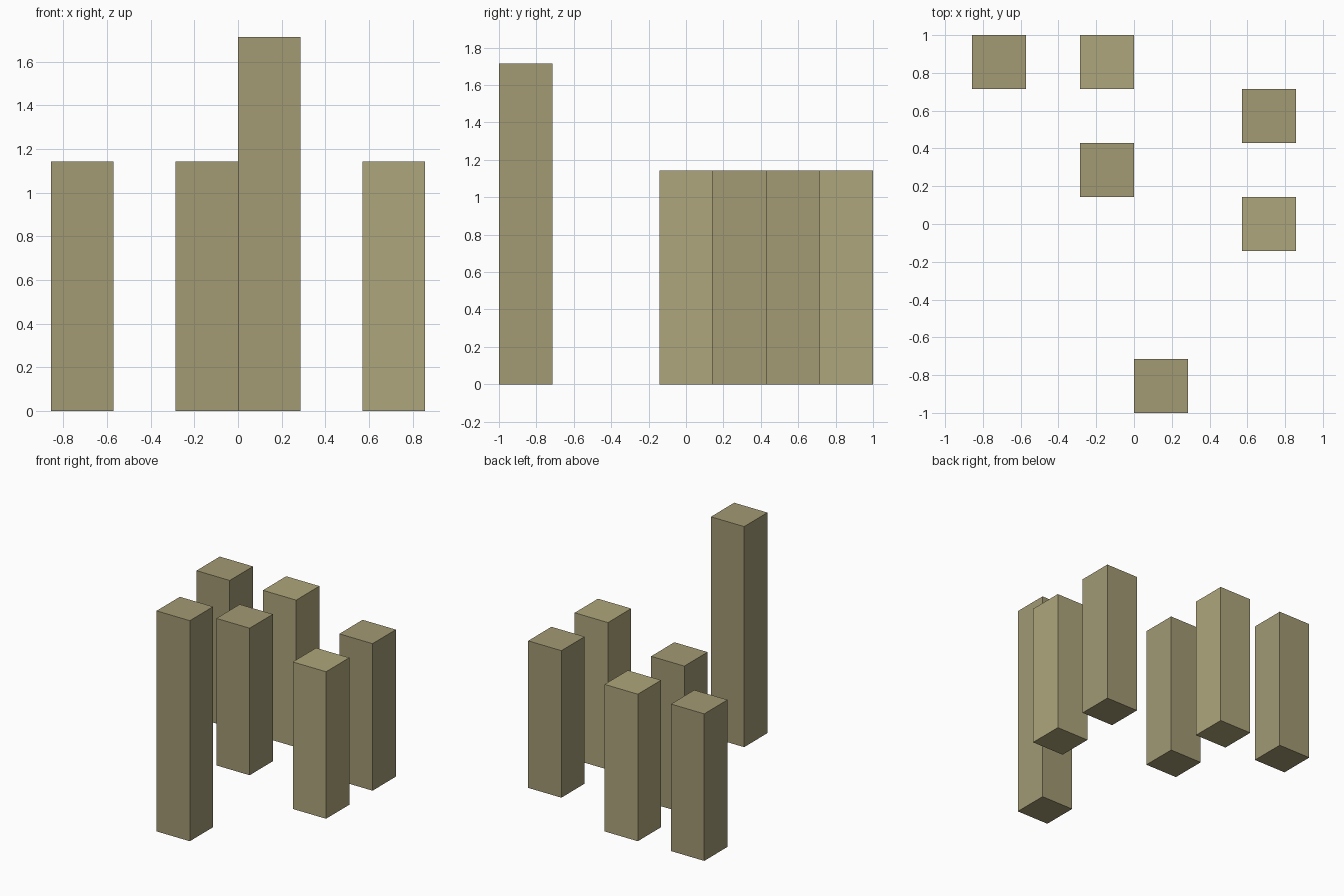
import bpy

if "Cube" in bpy.data.objects:
    bpy.data.objects.remove(bpy.data.objects["Cube"])

U = 2 / 7  # block unit


def make_material(name, color):
    mat = bpy.data.materials.new(name)
    mat.diffuse_color = color
    mat.use_nodes = True
    mat.node_tree.nodes["Principled BSDF"].inputs["Base Color"].default_value = mat.diffuse_color
    return mat


dark = make_material("dark_khaki", (0.36, 0.32, 0.175, 1))
light = make_material("light_khaki", (0.42, 0.38, 0.20, 1))


def pillar(name, x, y, height, mat):
    """Square pillar standing on the ground, centre and height in block units."""
    bpy.ops.mesh.primitive_cube_add(size=1, location=(x * U, y * U, height * U / 2))
    ob = bpy.context.object
    ob.name = name
    ob.scale = (U, U, height * U)
    bpy.ops.object.transform_apply(location=False, rotation=False, scale=True)
    ob.data.materials.append(mat)


# Five short pillars
pillar("back_left_pillar", -2.5, 3, 4, dark)
pillar("back_middle_pillar", -0.5, 3, 4, light)
pillar("centre_pillar", -0.5, 1, 4, dark)
pillar("right_back_pillar", 2.5, 2, 4, dark)
pillar("right_front_pillar", 2.5, 0, 4, light)

# Tall front pillar
pillar("tall_front_pillar", 0.5, -3, 6, dark)
